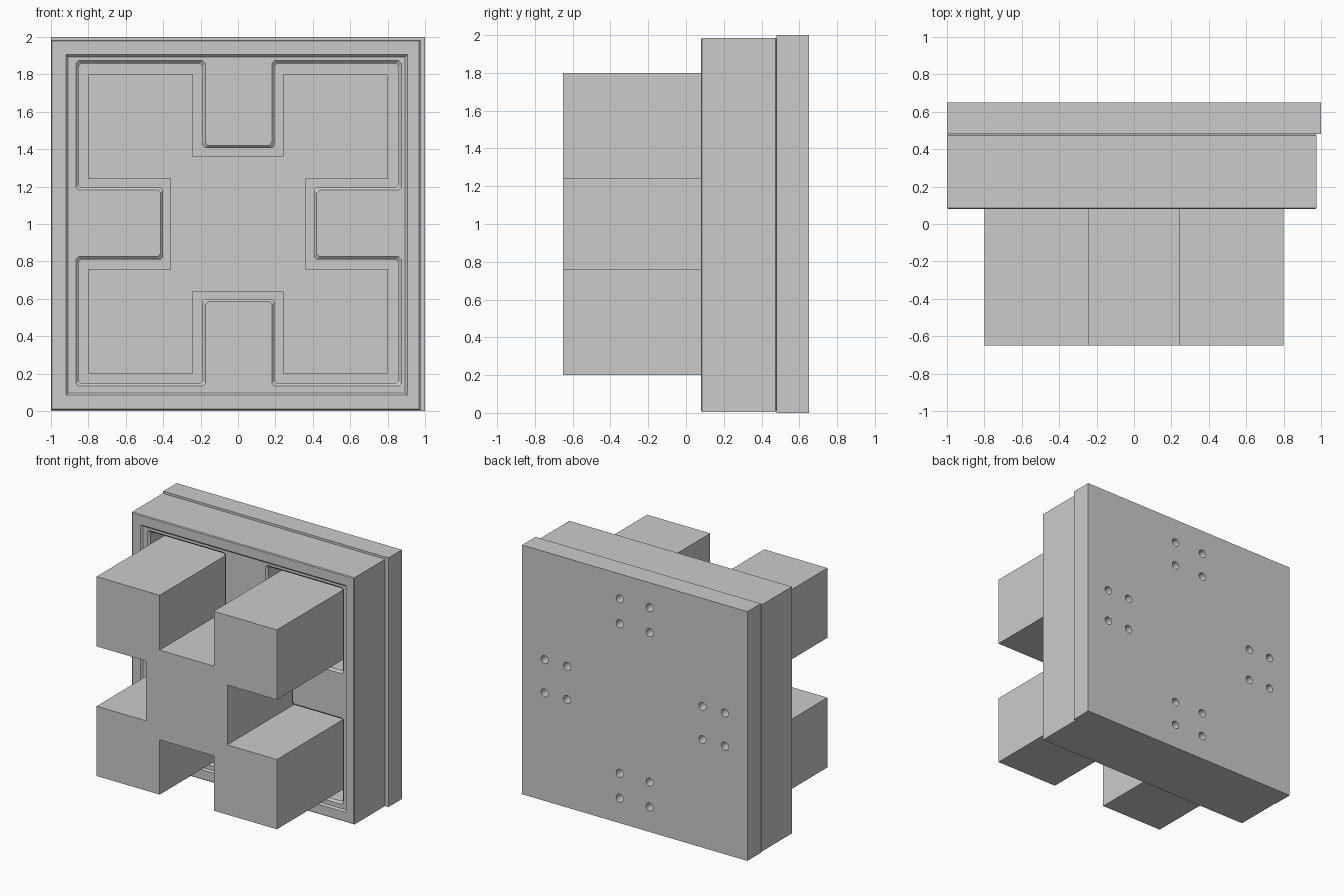
import bpy, bmesh
from math import cos, sin, tau
from mathutils import Vector

if "Cube" in bpy.data.objects:
    bpy.data.objects.remove(bpy.data.objects["Cube"])


def rect(x0, x1, z0, z1):
    return [(x0, z0), (x1, z0), (x1, z1), (x0, z1)]


def notched(a, n, d, cx=0.0, cz=1.0):
    """Square of half size a, with a notch of half width n on each side reaching in to d."""
    pts = [(d, n), (a, n), (a, a), (n, a), (n, d)]
    out = []
    for _ in range(4):
        out += [(x + cx, z + cz) for x, z in pts]
        pts = [(-z, x) for x, z in pts]
    return out


def chamfer(pts, c):
    out = []
    for i, p in enumerate(pts):
        p = Vector(p)
        for q in (Vector(pts[i - 1]), Vector(pts[(i + 1) % len(pts)])):
            out.append(tuple(p + (q - p).normalized() * c))
    return out


def loft(name, *rings):
    """Closed solid through (outline, y) rings."""
    bm = bmesh.new()
    loops = [[bm.verts.new((x, y, z)) for x, z in pts] for pts, y in rings]
    for a, b in zip(loops, loops[1:]):
        for i in range(len(a)):
            j = (i + 1) % len(a)
            bm.faces.new((a[i], a[j], b[j], b[i]))
    bm.faces.new(loops[0])
    bm.faces.new(loops[-1])
    bmesh.ops.recalc_face_normals(bm, faces=bm.faces)
    me = bpy.data.meshes.new(name)
    bm.to_mesh(me)
    bm.free()
    ob = bpy.data.objects.new(name, me)
    bpy.context.collection.objects.link(ob)
    return ob


def cut(ob, cutter):
    cutter.hide_render = True
    mod = ob.modifiers.new("cut", 'BOOLEAN')
    mod.operation = 'DIFFERENCE'
    mod.solver = 'EXACT'
    mod.object = cutter
    bpy.context.view_layer.objects.active = ob
    bpy.ops.object.modifier_apply(modifier=mod.name)
    bpy.data.objects.remove(cutter)


# Back plate with four groups of four bolt holes
plate = loft("back_plate", (rect(-1, 1, 0, 2), 0.48), (rect(-1, 1, 0, 2), 0.65))
holes = []
for u in (0.6, 0.8):
    for v in (-0.133, 0.133):
        holes += [(u, v), (-u, v), (v, u), (v, -u)]
for hx, hz in holes:
    ring = [(hx + 0.032 * cos(tau * i / 20), 1 + hz + 0.032 * sin(tau * i / 20)) for i in range(20)]
    cut(plate, loft("hole_cutter", (ring, 0.4), (ring, 0.7)))

# Die block with slightly bevelled edges
b = 0.006
outer = rect(-1, 0.975, 0.005, 1.985)
inner = rect(-1 + b, 0.975 - b, 0.005 + b, 1.985 - b)
die = loft("die_block", (inner, 0.08), (outer, 0.08 + b), (outer, 0.48 - b), (inner, 0.48))

# Shallow sloped recess in the front face
wide, narrow = rect(-0.92, 0.905, 0.085, 1.905), rect(-0.908, 0.893, 0.097, 1.893)
cut(die, loft("recess_cutter", (wide, 0.0), (wide, 0.08), (narrow, 0.092)))

# Notched cavity with a bevelled mouth
mouth = chamfer(notched(0.87, 0.178, 0.418, 0.003, 1.003), 0.014)
wall = chamfer(notched(0.855, 0.193, 0.403, 0.003, 1.003), 0.014)
cut(die, loft("cavity_cutter", (mouth, 0.0), (mouth, 0.092), (wall, 0.107), (wall, 0.6)))

# Notched punch standing in the cavity
shape = notched(0.8, 0.24, 0.36)
loft("punch", (shape, -0.65), (shape, 0.48))
